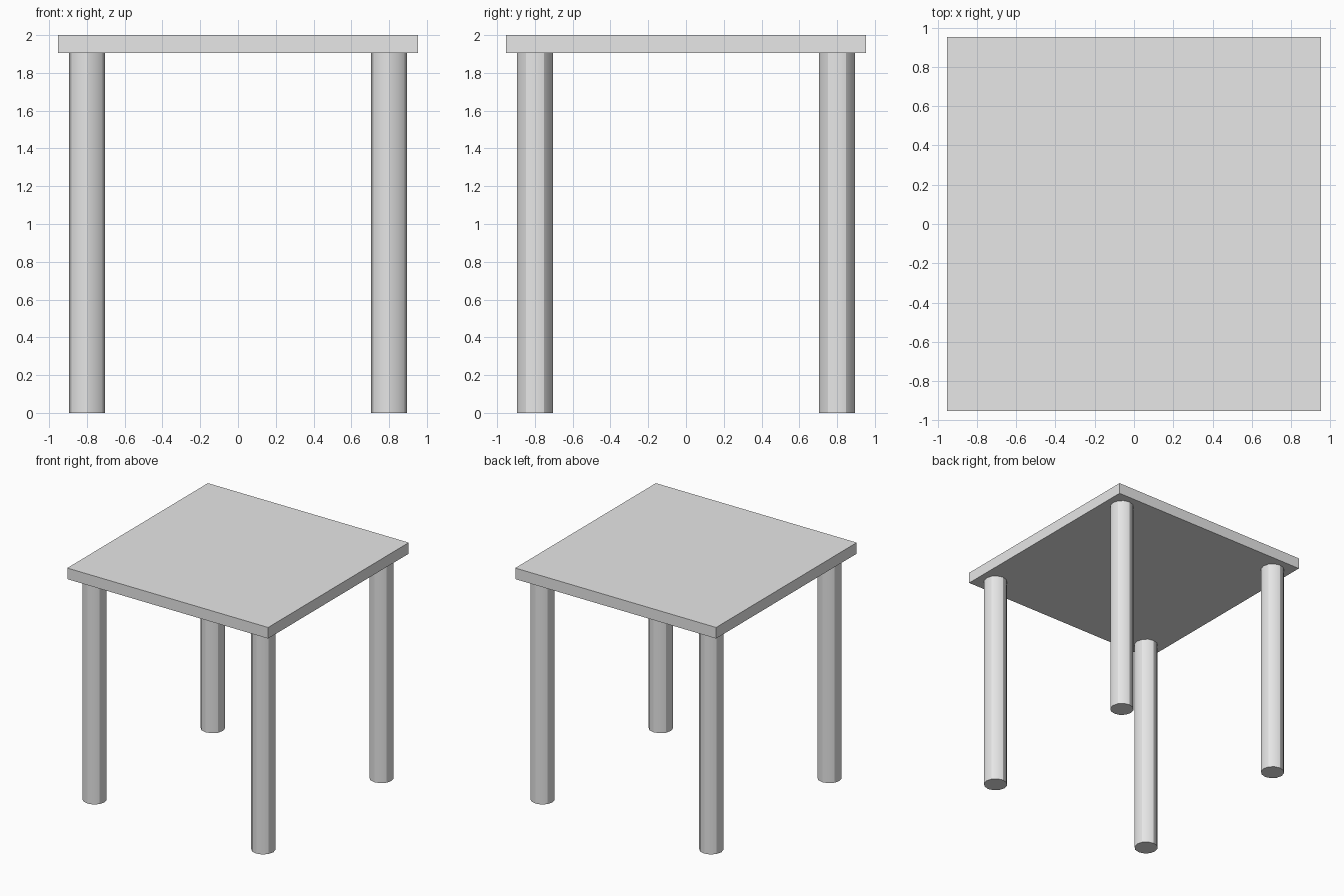
import bpy

cube = bpy.data.objects.get("Cube")
if cube:
    bpy.data.objects.remove(cube, do_unlink=True)

HALF = 0.952        # half width of the square top
LEG_HEIGHT = 1.905
LEG_RADIUS = 0.095
LEG_OFFSET = 0.8

# Single plain grey material
grey = bpy.data.materials.new("light_grey")
grey.use_nodes = True
colour = (0.8, 0.8, 0.8, 1)
grey.diffuse_color = colour
grey.node_tree.nodes["Principled BSDF"].inputs["Base Color"].default_value = colour


def finish(name):
    obj = bpy.context.object
    obj.name = obj.data.name = name
    obj.data.materials.append(grey)
    bpy.ops.object.transform_apply(location=False, rotation=False, scale=True)
    return obj


# Square table top
thickness = 2 - LEG_HEIGHT
bpy.ops.mesh.primitive_cube_add(size=1, location=(0, 0, 2 - thickness / 2))
bpy.context.object.scale = (2 * HALF, 2 * HALF, thickness)
finish("table_top")

# Four faceted round legs
for side, sx in (("left", 1), ("right", -1)):
    for end, sy in (("front", -1), ("back", 1)):
        bpy.ops.mesh.primitive_cylinder_add(
            vertices=12, radius=LEG_RADIUS, depth=LEG_HEIGHT,
            location=(sx * LEG_OFFSET, sy * LEG_OFFSET, LEG_HEIGHT / 2))
        finish(f"{end}_{side}_leg")
        bpy.ops.object.shade_smooth_by_angle()
